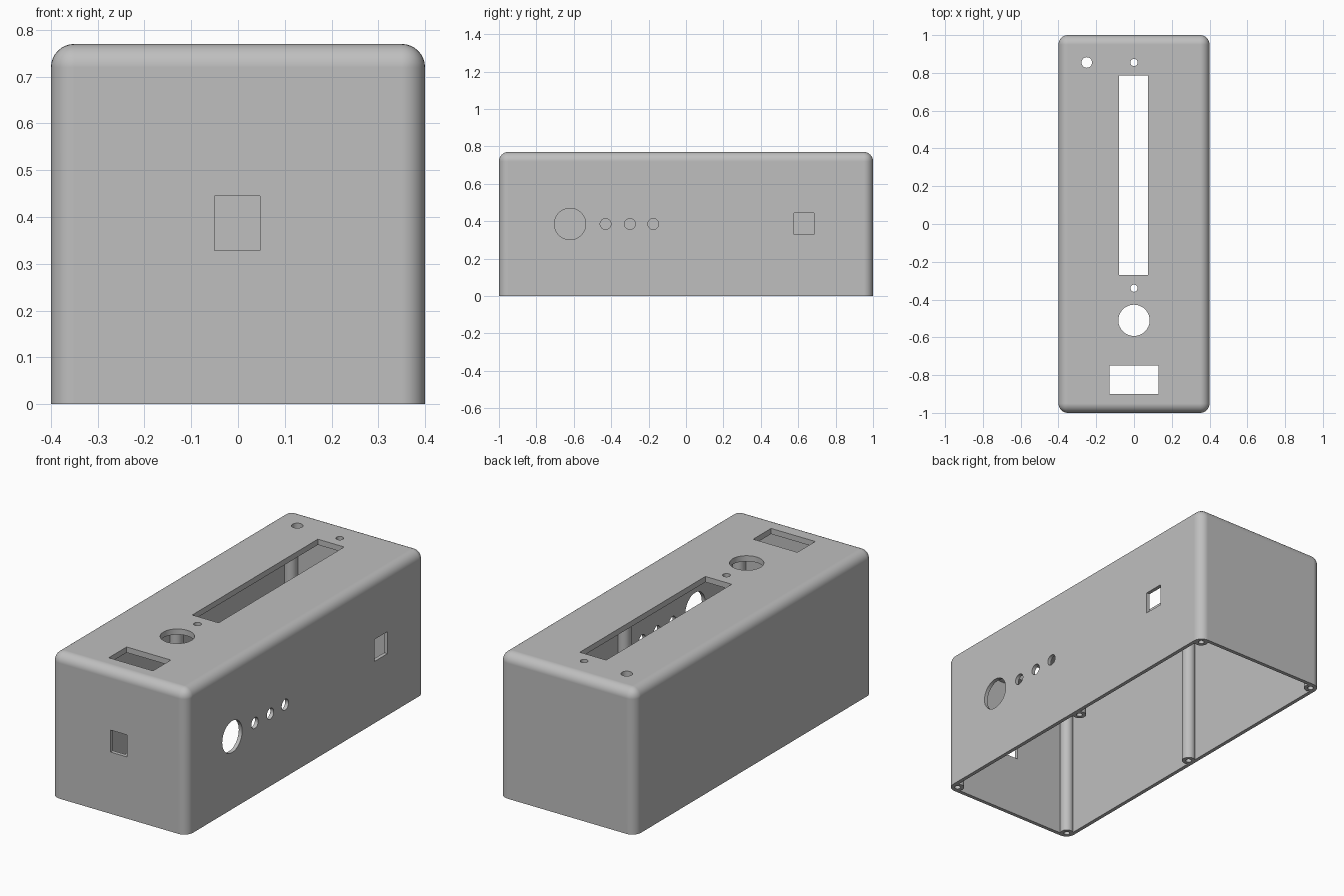
import bpy
import bmesh
import math
from mathutils import Matrix, Vector

if "Cube" in bpy.data.objects:
    bpy.data.objects.remove(bpy.data.objects["Cube"], do_unlink=True)

W, L, H = 0.8, 2.0, 0.77
WALL, LID, FILLET = 0.02, 0.03, 0.05
POST_R, POST_INSET = 0.034, 0.038

grey = bpy.data.materials.new("plain_grey")
grey.use_nodes = True
grey.diffuse_color = (0.52, 0.52, 0.52, 1)
grey.node_tree.nodes["Principled BSDF"].inputs["Base Color"].default_value = grey.diffuse_color


def add_box(bm, lo, hi):
    """Box between two opposite corners."""
    lo, hi = Vector(lo), Vector(hi)
    m = Matrix.Translation((lo + hi) / 2) @ Matrix.Diagonal((*(hi - lo), 1))
    return bmesh.ops.create_cube(bm, size=1, matrix=m)


def add_rod(bm, centre, radius, length, axis="z", sides=32):
    """Closed cylinder along z or x."""
    m = Matrix.Translation(centre)
    if axis == "x":
        m = m @ Matrix.Rotation(math.pi / 2, 4, "Y")
    bmesh.ops.create_cone(bm, cap_ends=True, segments=sides, radius1=radius,
                          radius2=radius, depth=length, matrix=m)


def make_object(name, bm):
    bm.normal_update()
    mesh = bpy.data.meshes.new(name)
    bm.to_mesh(mesh)
    bm.free()
    mesh.materials.append(grey)
    obj = bpy.data.objects.new(name, mesh)
    bpy.context.collection.objects.link(obj)
    return obj


def subtract(target, cutter):
    """Apply an exact difference and discard the cutter."""
    cutter.hide_render = True
    mod = target.modifiers.new("cut", "BOOLEAN")
    mod.operation, mod.solver, mod.object = "DIFFERENCE", "EXACT", cutter
    bpy.context.view_layer.objects.active = target
    bpy.ops.object.modifier_apply(modifier=mod.name)
    bpy.data.objects.remove(cutter, do_unlink=True)


# Outer body, rounded everywhere except round the open base
bm = bmesh.new()
add_box(bm, (-W / 2, -L / 2, 0), (W / 2, L / 2, H))
edges = [e for e in bm.edges if max(v.co.z for v in e.verts) > H / 2]
bmesh.ops.bevel(bm, geom=edges, offset=FILLET, segments=8, profile=0.5, affect="EDGES")
case = make_object("enclosure_case", bm)

# Cavity with the six screw posts left standing
post_spots = [(sx * (W / 2 - POST_INSET), sy * (L / 2 - POST_INSET))
              for sx in (-1, 1) for sy in (-1, 0, 1)]
bm = bmesh.new()
add_box(bm, (WALL - W / 2, WALL - L / 2, -0.1), (W / 2 - WALL, L / 2 - WALL, H - LID))
cavity = make_object("cavity_cutter", bm)
bm = bmesh.new()
for x, y in post_spots:
    add_rod(bm, (x, y, H / 2), POST_R, 1.4)
subtract(cavity, make_object("post_cutter", bm))
subtract(case, cavity)

bm = bmesh.new()
# Screw holes in the posts
for x, y in post_spots:
    add_rod(bm, (x, y, 0), 0.015, 0.25, sides=16)
# Lid: long slot, display window and round holes
add_box(bm, (-0.08, -0.27, H - 0.1), (0.075, 0.785, H + 0.1))
add_box(bm, (-0.13, -0.9, H - 0.1), (0.13, -0.75, H + 0.1))
for x, y, r in ((0, -0.51, 0.083), (0, -0.34, 0.019), (0, 0.855, 0.019), (-0.25, 0.855, 0.028)):
    add_rod(bm, (x, y, H), r, 0.2)
# Left wall: connector holes and a square port
for y, r in ((-0.62, 0.084), (-0.43, 0.029), (-0.3, 0.029), (-0.175, 0.029)):
    add_rod(bm, (W / 2, y, H / 2), r, 0.2, "x")
add_box(bm, (W / 2 - 0.1, 0.577, 0.328), (W / 2 + 0.1, 0.684, 0.445))
# Front wall: port
add_box(bm, (-0.05, -L / 2 - 0.1, 0.328), (0.047, -L / 2 + 0.1, 0.445))
subtract(case, make_object("hole_cutter", bm))

# Smooth fillets and cylinders, flat walls
bpy.ops.object.select_all(action="DESELECT")
case.select_set(True)
bpy.context.view_layer.objects.active = case
bpy.ops.object.shade_smooth_by_angle(angle=math.radians(30))
weighted = case.modifiers.new("flat_walls", "WEIGHTED_NORMAL")
weighted.keep_sharp = True
